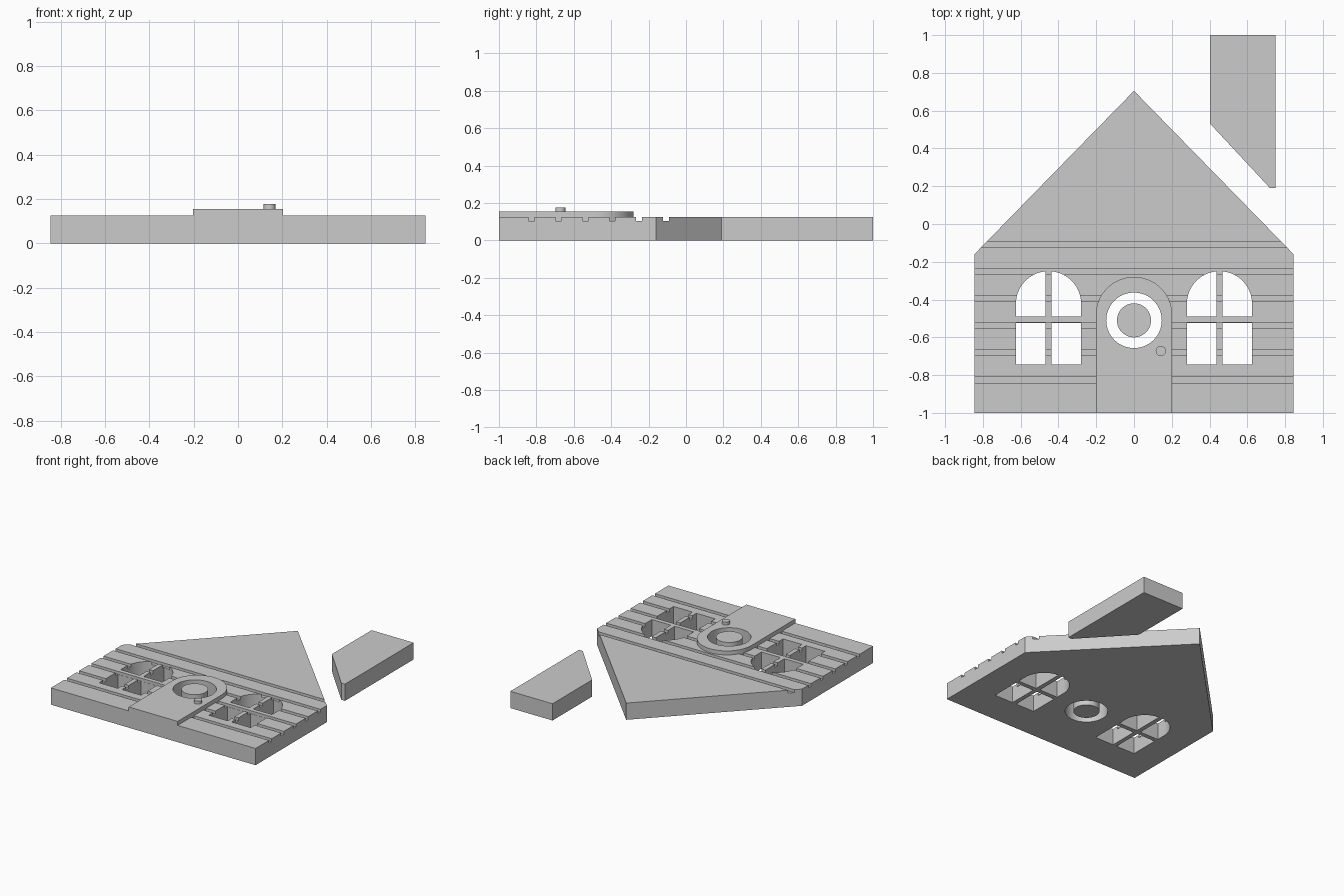
import bpy
import bmesh
from math import cos, sin, pi

if "Cube" in bpy.data.objects:
    bpy.data.objects.remove(bpy.data.objects["Cube"])

GREY = 0.6
grey = bpy.data.materials.new("plain grey")
grey.use_nodes = True
grey.diffuse_color = (GREY, GREY, GREY, 1)
grey.node_tree.nodes["Principled BSDF"].inputs["Base Color"].default_value = (GREY, GREY, GREY, 1)


def arc(cx, cy, r, start, end, steps=32):
    """Points along an arc, angles in radians."""
    angles = [start + (end - start) * i / steps for i in range(steps + 1)]
    return [(cx + r * cos(a), cy + r * sin(a)) for a in angles]


def circle(cx, cy, r, steps=64):
    return arc(cx, cy, r, 0, 2 * pi, steps)[:-1]


def rect(x0, x1, y0, y1):
    return [(x0, y0), (x1, y0), (x1, y1), (x0, y1)]


def slab(name, outline, bottom, top):
    """Extrude a flat outline from bottom to top."""
    bm = bmesh.new()
    face = bm.faces.new([bm.verts.new((x, y, bottom)) for x, y in outline])
    extruded = bmesh.ops.extrude_face_region(bm, geom=[face])["geom"]
    moved = [v for v in extruded if isinstance(v, bmesh.types.BMVert)]
    bmesh.ops.translate(bm, verts=moved, vec=(0, 0, top - bottom))
    bmesh.ops.recalc_face_normals(bm, faces=bm.faces)
    mesh = bpy.data.meshes.new(name)
    bm.to_mesh(mesh)
    bm.free()
    mesh.materials.append(grey)
    obj = bpy.data.objects.new(name, mesh)
    bpy.context.collection.objects.link(obj)
    return obj


def cut(target, outlines, bottom, top):
    """Subtract extruded outlines from the target and bake the result."""
    cutters = []
    for outline in outlines:
        cutter = slab("cutter", outline, bottom, top)
        cutter.hide_render = True
        mod = target.modifiers.new("cut", "BOOLEAN")
        mod.operation = "DIFFERENCE"
        mod.solver = "EXACT"
        mod.object = cutter
        cutters.append(cutter)
    graph = bpy.context.evaluated_depsgraph_get()
    baked = bpy.data.meshes.new_from_object(target.evaluated_get(graph))
    target.modifiers.clear()
    target.data = baked
    for cutter in cutters:
        bpy.data.objects.remove(cutter)


def smooth(obj):
    for other in bpy.context.selected_objects:
        other.select_set(False)
    obj.select_set(True)
    bpy.context.view_layer.objects.active = obj
    bpy.ops.object.shade_smooth_by_angle(angle=0.5)


THICK = 0.125
DOOR_TOP = 0.155
HALF = 0.845
PORTHOLE = (0, -0.51)

# House wall with gable
wall = slab("house_wall", [(-HALF, -1), (HALF, -1), (HALF, -0.16),
                           (0, 0.705), (-HALF, -0.16)], 0, THICK)

# Arched four-pane windows, mirrored left and right
panes = []
cx, cy, r, bar = 0.4525, -0.4225, 0.1725, 0.0165
for side in (1, -1):
    for half in (1, -1):
        inner, outer = cx + half * bar, cx + half * r
        start = math_start = 0.0957
        curve = [(cx + half * (x - cx), y) for x, y in arc(cx, cy, r, 0, pi / 2 - start, 24)]
        upper = [(inner, -0.49), (outer, -0.49)] + curve
        lower = rect(inner, outer, -0.745, -0.524)
        panes += [[(side * x, y) for x, y in p] for p in (upper, lower)]
hole = circle(*PORTHOLE, 0.147)
cut(wall, panes + [hole], -0.1, 0.3)

# Horizontal siding grooves
grooves = [rect(-1, 1, y, y + 0.031) for y in [-0.841 + 0.1437 * i for i in range(6)]]
cut(wall, grooves, 0.103, 0.3)

# Raised arched door with a round opening
door = slab("door", [(-0.202, -1), (0.202, -1)] + arc(0, -0.482, 0.202, 0, pi, 48),
            0.05, DOOR_TOP)
cut(door, [hole], -0.1, 0.3)

# Disc in the door opening, and door knob
disc = slab("door_window_disc", circle(*PORTHOLE, 0.09), 0, DOOR_TOP)
knob = slab("door_knob", circle(0.142, -0.672, 0.027, 32), 0.13, 0.177)

# Separate chimney piece
chimney = slab("chimney", [(0.402, 1), (0.402, 0.532), (0.72, 0.19),
                           (0.75, 0.19), (0.75, 1)], 0, THICK)

for part in (wall, door, disc, knob):
    smooth(part)
